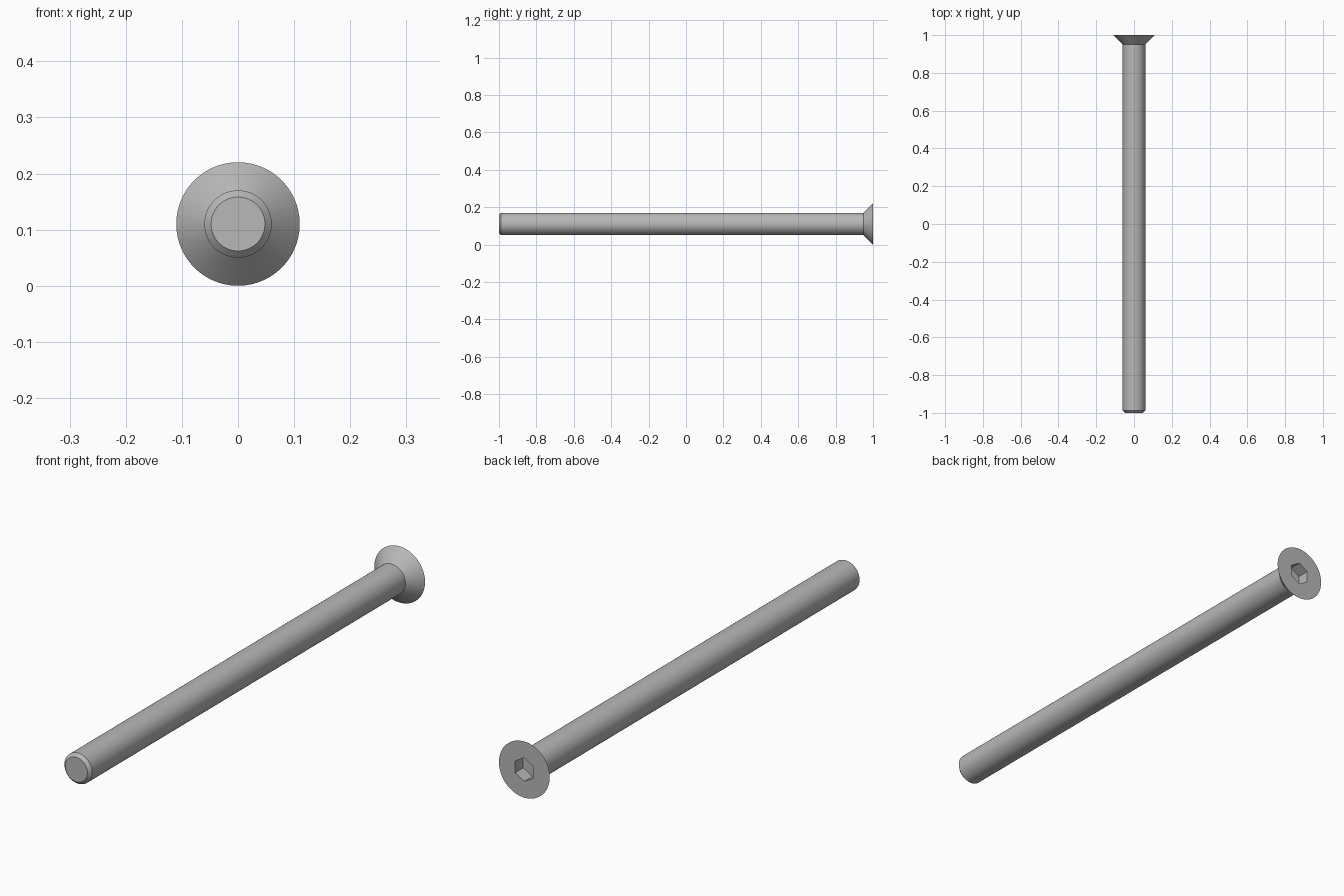
import bpy
import bmesh
from math import cos, sin, pi

cube = bpy.data.objects.get("Cube")
if cube:
    bpy.data.objects.remove(cube, do_unlink=True)

SEGMENTS = 96
HEAD_RADIUS = 0.11
SHANK_RADIUS = 0.06
TIP_RADIUS = 0.048
SOCKET_RADIUS = 0.046   # hexagon centre to corner
SOCKET_DEPTH = 0.05

# Steel material
steel = bpy.data.materials.new("steel_grey")
steel.use_nodes = True
colour = (0.48, 0.48, 0.48, 1.0)
steel.diffuse_color = colour
steel.node_tree.nodes["Principled BSDF"].inputs["Base Color"].default_value = colour


def ring(bm, y, radius, hexagonal=False):
    """Closed loop of vertices around the bolt axis; hexagon corners point up and down."""
    verts = []
    for i in range(SEGMENTS):
        angle = 2 * pi * i / SEGMENTS
        r = radius
        if hexagonal:
            r *= cos(pi / 6) / cos(angle % (pi / 3) - pi / 6)
        verts.append(bm.verts.new((r * sin(angle), y, HEAD_RADIUS + r * cos(angle))))
    return verts


bm = bmesh.new()

# Tip chamfer, shank, countersunk head, flat face, then down into the hex socket
rings = [
    ring(bm, -1.0, TIP_RADIUS),
    ring(bm, -0.988, SHANK_RADIUS),
    ring(bm, 0.95, SHANK_RADIUS),
    ring(bm, 1.0, HEAD_RADIUS),
    ring(bm, 1.0, SOCKET_RADIUS, True),
    ring(bm, 1.0 - SOCKET_DEPTH, SOCKET_RADIUS, True),
]
for a, b in zip(rings, rings[1:]):
    for i in range(SEGMENTS):
        j = (i + 1) % SEGMENTS
        bm.faces.new((a[i], a[j], b[j], b[i]))

# Tip end and socket floor
bm.faces.new(rings[0])
bm.faces.new(rings[-1])
bmesh.ops.recalc_face_normals(bm, faces=bm.faces)

mesh = bpy.data.meshes.new("countersunk_bolt")
bm.to_mesh(mesh)
bm.free()
mesh.materials.append(steel)

bolt = bpy.data.objects.new("countersunk_bolt", mesh)
bpy.context.collection.objects.link(bolt)

# Smooth round surfaces, crisp chamfer, rim and socket edges
bpy.ops.object.select_all(action='DESELECT')
bolt.select_set(True)
bpy.context.view_layer.objects.active = bolt
bpy.ops.object.shade_smooth_by_angle(angle=pi / 6)
